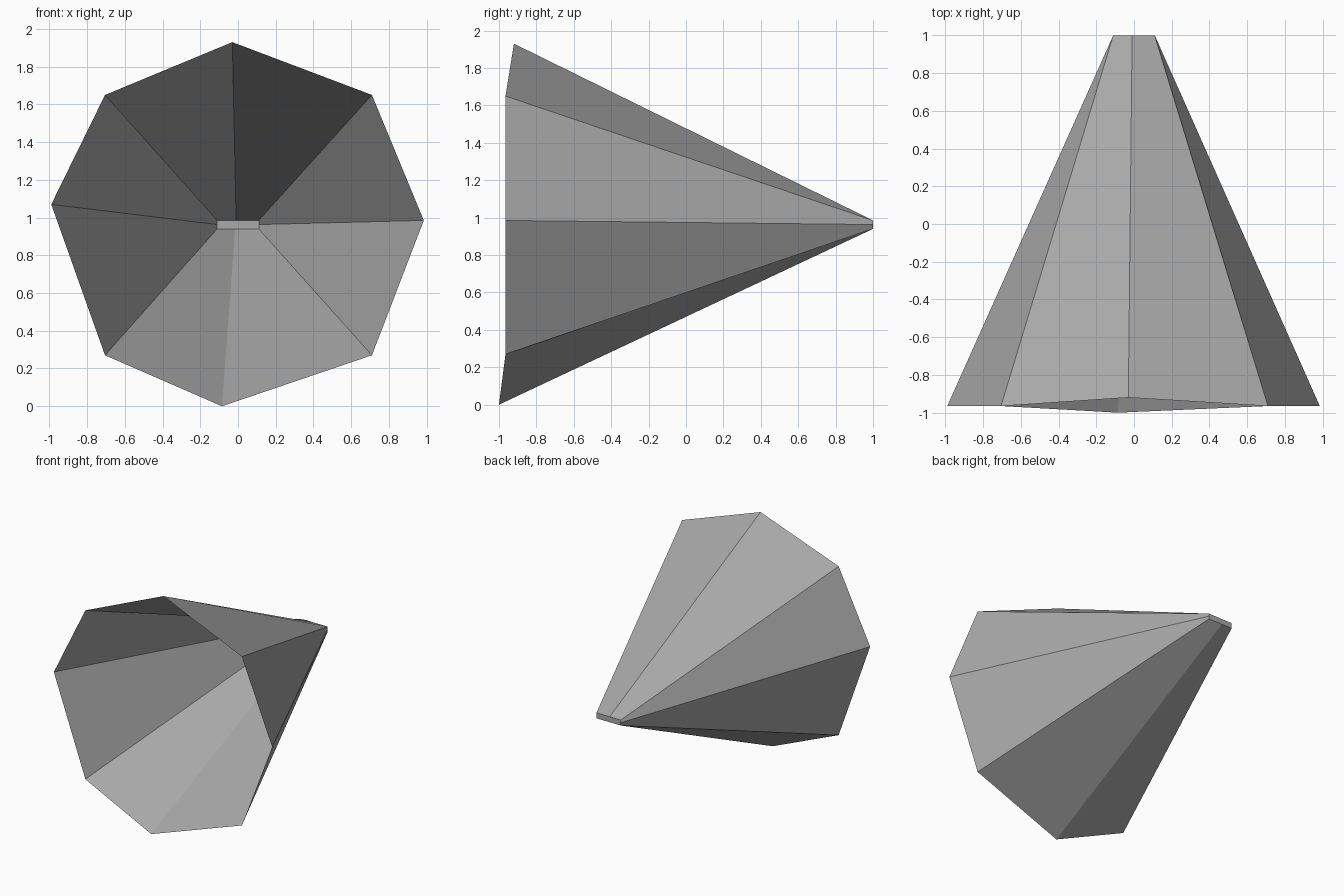
import bpy
import bmesh

# Remove the default cube
cube = bpy.data.objects.get("Cube")
if cube:
    bpy.data.objects.remove(cube, do_unlink=True)

# Single grey material
grey = bpy.data.materials.new("mid grey")
grey.use_nodes = True
colour = (0.4, 0.4, 0.4, 1)
grey.diffuse_color = colour
grey.node_tree.nodes["Principled BSDF"].inputs["Base Color"].default_value = colour

# Wide octagonal mouth, and the flat slot it narrows to
mouth = [(-0.03, -0.92, 1.93), (0.71, -0.965, 1.65), (0.985, -0.965, 0.985),
         (0.71, -0.965, 0.27), (-0.085, -1, 0), (-0.705, -0.965, 0.27),
         (-0.99, -0.965, 1.07), (-0.705, -0.965, 1.65)]
slot = [(-0.01, 1, 0.985), (0.11, 1, 0.985), (0.11, 1, 0.963),
        (0.11, 1, 0.94), (-0.015, 1, 0.94), (-0.11, 1, 0.94),
        (-0.11, 1, 0.963), (-0.11, 1, 0.985)]

# Open funnel shell with a closed narrow end
bm = bmesh.new()
front = [bm.verts.new(p) for p in mouth]
back = [bm.verts.new(p) for p in slot]
for i in range(len(front)):
    j = (i + 1) % len(front)
    bm.faces.new((front[i], front[j], back[j], back[i]))
bm.faces.new(back)
bmesh.ops.recalc_face_normals(bm, faces=bm.faces)

mesh = bpy.data.meshes.new("funnel_shell")
bm.to_mesh(mesh)
bm.free()
mesh.materials.append(grey)
bpy.context.collection.objects.link(bpy.data.objects.new("funnel_shell", mesh))
